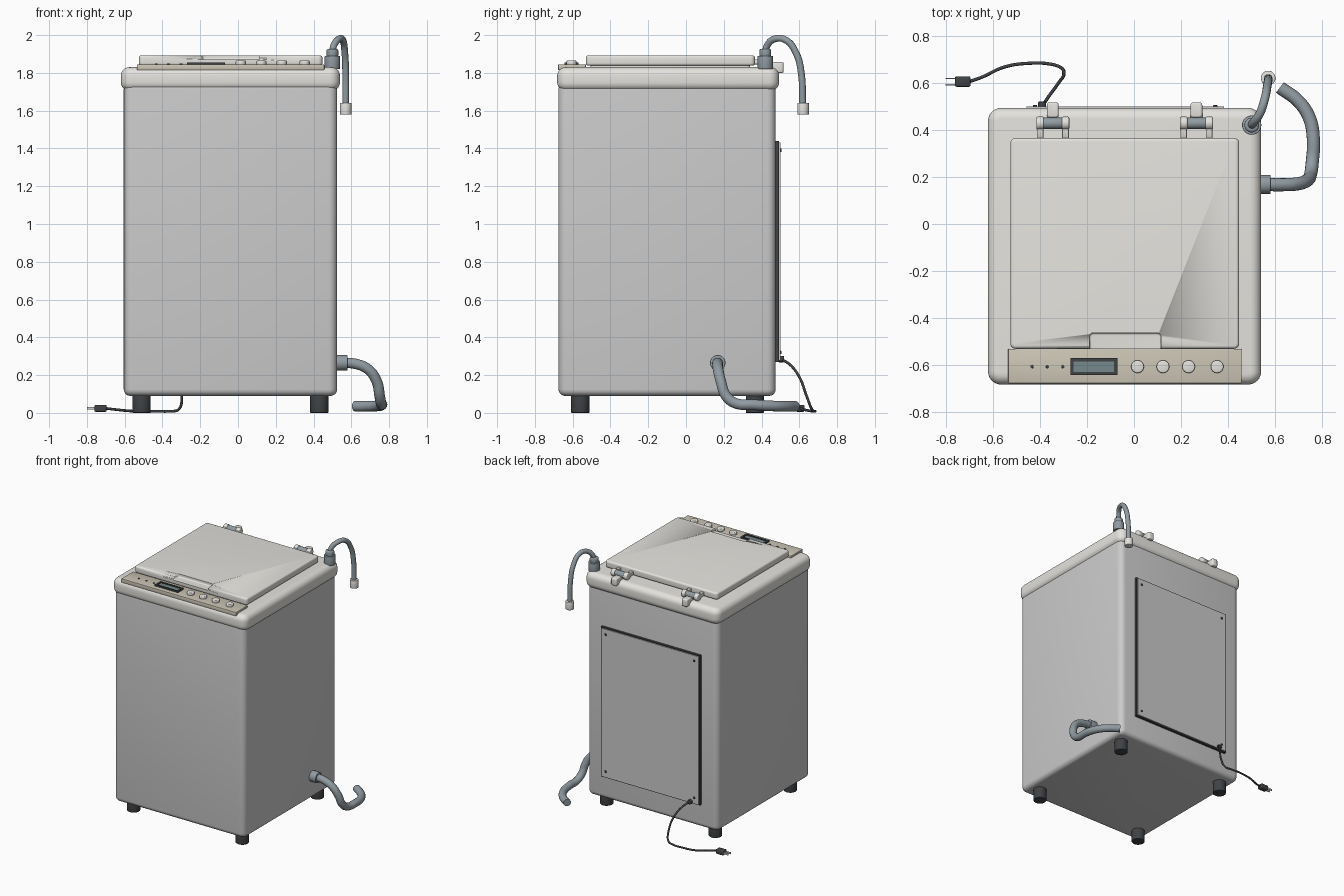
import bpy, bmesh
from math import radians
from mathutils import Vector

if "Cube" in bpy.data.objects:
    bpy.data.objects.remove(bpy.data.objects["Cube"])


def material(name, rgb):
    m = bpy.data.materials.new(name)
    m.diffuse_color = (*rgb, 1)
    m.use_nodes = True
    m.node_tree.nodes["Principled BSDF"].inputs["Base Color"].default_value = m.diffuse_color
    return m


CREAM = material("cream", (0.78, 0.77, 0.73))
BEIGE = material("beige", (0.60, 0.56, 0.46))
DARK = material("dark", (0.05, 0.055, 0.06))
HOSE = material("hose_grey", (0.28, 0.33, 0.36))
SCREEN = material("screen", (0.18, 0.25, 0.26))
METAL = material("metal", (0.6, 0.6, 0.6))


def finish(ob, mat):
    if mat:
        ob.data.materials.clear()
        ob.data.materials.append(mat)
    bpy.ops.object.select_all(action='DESELECT')
    ob.select_set(True)
    bpy.context.view_layer.objects.active = ob
    bpy.ops.object.shade_smooth_by_angle(angle=radians(35))
    return ob


def from_bmesh(name, bm, mat):
    me = bpy.data.meshes.new(name)
    bm.to_mesh(me)
    bm.free()
    ob = bpy.data.objects.new(name, me)
    bpy.context.collection.objects.link(ob)
    return finish(ob, mat)


def box(name, x, y, z, mat=None, corner=0, edge=0, seg=5):
    """Box from ranges; rounds vertical corners first, then top and bottom rims."""
    bm = bmesh.new()
    bmesh.ops.create_cube(bm, size=1)
    for v in bm.verts:
        v.co = Vector([r[0] + (c + 0.5) * (r[1] - r[0]) for c, r in zip(v.co, (x, y, z))])
    if corner:
        es = [e for e in bm.edges if abs(e.verts[0].co.z - e.verts[1].co.z) > 1e-5]
        bmesh.ops.bevel(bm, geom=es, offset=corner, segments=seg, profile=0.5, affect='EDGES')
    if edge:
        es = [e for e in bm.edges if abs(e.verts[0].co.z - e.verts[1].co.z) < 1e-5]
        bmesh.ops.bevel(bm, geom=es, offset=edge, segments=seg, profile=0.5, affect='EDGES')
    return from_bmesh(name, bm, mat)


def cyl(name, loc, r, depth, mat, axis='Z', bevel=0.004, r2=None, n=32):
    """Cylinder centred at loc along an axis with softened rims."""
    bm = bmesh.new()
    bmesh.ops.create_cone(bm, cap_ends=True, segments=n, radius1=r,
                          radius2=r if r2 is None else r2, depth=depth)
    if bevel:
        es = [e for e in bm.edges if abs(e.verts[0].co.z - e.verts[1].co.z) < 1e-5]
        bmesh.ops.bevel(bm, geom=es, offset=bevel, segments=3, profile=0.5, affect='EDGES')
    ob = from_bmesh(name, bm, mat)
    ob.location = loc
    ob.rotation_euler = {'X': (0, radians(90), 0), 'Y': (radians(90), 0, 0), 'Z': (0, 0, 0)}[axis]
    return ob


def tube(name, pts, r, mat):
    """Smooth round tube through the given points."""
    cu = bpy.data.curves.new(name, 'CURVE')
    cu.dimensions = '3D'
    cu.bevel_depth = r
    cu.bevel_resolution = 5
    cu.use_fill_caps = True
    sp = cu.splines.new('BEZIER')
    sp.resolution_u = 8
    sp.bezier_points.add(len(pts) - 1)
    for bp, p in zip(sp.bezier_points, pts):
        bp.co = p
        bp.handle_left_type = bp.handle_right_type = 'AUTO'
    ob = bpy.data.objects.new(name, cu)
    bpy.context.collection.objects.link(ob)
    bpy.ops.object.select_all(action='DESELECT')
    ob.select_set(True)
    bpy.context.view_layer.objects.active = ob
    bpy.ops.object.convert(target='MESH')
    return finish(bpy.context.view_layer.objects.active, mat)


# Cabinet and top rim
box("cabinet", (-0.605, 0.525), (-0.675, 0.475), (0.09, 1.75), None, 0.045, 0.035)
box("top_rim", (-0.62, 0.54), (-0.682, 0.493), (1.705, 1.83), CREAM, 0.055, 0.045, 6)

# Feet
for fx, sx in ((-0.51, "left"), (0.43, "right")):
    for fy, sy in ((-0.56, "front"), (0.365, "back")):
        cyl(f"{sy}_{sx}_foot", (fx, fy, 0.05), 0.048, 0.10, DARK)

# Lid with a finger notch cut into its front edge
lid = box("lid", (-0.525, 0.447), (-0.53, 0.365), (1.838, 1.893), CREAM, 0.022, 0.014)
cutter = box("notch_cutter", (-0.19, 0.115), (-0.60, -0.462), (1.87, 1.95), CREAM, 0.018, 0.01)
mod = lid.modifiers.new("notch", 'BOOLEAN')
mod.operation = 'DIFFERENCE'
mod.object = cutter
mod.solver = 'EXACT'
bpy.context.view_layer.objects.active = lid
bpy.ops.object.modifier_apply(modifier="notch")
bpy.data.objects.remove(cutter)
box("lid_seal", (-0.50, 0.42), (-0.505, 0.34), (1.82, 1.842), CREAM, 0.02)

# Control panel with display, buttons and indicator lights
box("control_panel", (-0.535, 0.457), (-0.677, -0.53), (1.815, 1.845), BEIGE, 0.004, 0.003, 2)
F, Z = 0.014, (1.84, 1.856)
box("display_frame_front", (-0.27, -0.07), (-0.642, -0.642 + F), Z, DARK)
box("display_frame_back", (-0.27, -0.07), (-0.57 - F, -0.57), Z, DARK)
box("display_frame_left", (-0.27, -0.27 + F), (-0.642, -0.57), Z, DARK)
box("display_frame_right", (-0.07 - F, -0.07), (-0.642, -0.57), Z, DARK)
box("display_screen", (-0.26, -0.08), (-0.632, -0.58), (1.84, 1.85), SCREEN)
for i, bx in enumerate((0.015, 0.123, 0.232, 0.353)):
    cyl(f"button_{i + 1}", (bx, -0.606, 1.853), 0.027, 0.024, CREAM, bevel=0.006)
for i, bx in enumerate((-0.433, -0.368, -0.302)):
    cyl(f"indicator_light_{i + 1}", (bx, -0.606, 1.846), 0.007, 0.006, DARK, bevel=0.001, n=16)

# Hinges: pin, two lid knuckles with arms, and a rear bracket
for hx, side in ((-0.345, "left"), (0.265, "right")):
    cyl(f"{side}_hinge_pin", (hx, 0.428, 1.857), 0.024, 0.10, HOSE, 'X')
    for s in (-1, 1):
        kx = hx + s * 0.054
        tag = f"{side}_hinge_{'outer' if s > 0 else 'inner'}"
        cyl(tag + "_knuckle", (kx, 0.428, 1.857), 0.028, 0.032, CREAM, 'X', 0.006)
        box(tag + "_arm", (kx - 0.014, kx + 0.014), (0.355, 0.43), (1.845, 1.872), CREAM, 0.003, 0.004, 2)
    box(f"{side}_hinge_bracket", (hx - 0.025, hx + 0.025), (0.452, 0.517), (1.80, 1.857), CREAM, 0.012, 0.008, 3)
    box(f"{side}_hinge_base", (hx - 0.025, hx + 0.025), (0.405, 0.47), (1.82, 1.85), CREAM, 0.004, 0.004, 2)

# Back service panel on a dark gasket, with screws
box("back_gasket", (-0.465, 0.39), (0.465, 0.493), (0.27, 1.44), DARK)
box("back_panel", (-0.457, 0.382), (0.47, 0.5), (0.278, 1.432))
for sx in (-0.42, 0.345):
    for sz in (0.32, 1.39):
        cyl("back_panel_screw", (sx, 0.501, sz), 0.009, 0.008, DARK, 'Y', 0.002, n=16)

# Water inlet hose
cyl("inlet_socket", (0.50, 0.42, 1.855), 0.041, 0.07, HOSE)
cyl("inlet_collar", (0.50, 0.42, 1.905), 0.031, 0.045, HOSE, bevel=0.01)
tube("inlet_hose", [(0.50, 0.42, 1.91), (0.507, 0.43, 1.945), (0.535, 0.47, 1.98),
                    (0.555, 0.53, 1.973), (0.566, 0.585, 1.90), (0.57, 0.61, 1.80),
                    (0.57, 0.618, 1.63)], 0.018, HOSE)
cyl("inlet_hose_fitting", (0.57, 0.62, 1.61), 0.031, 0.062, CREAM)

# Drain hose
cyl("drain_collar", (0.548, 0.168, 0.265), 0.041, 0.064, HOSE, 'X')
tube("drain_hose", [(0.55, 0.168, 0.265), (0.62, 0.167, 0.26), (0.69, 0.17, 0.23),
                    (0.735, 0.185, 0.165), (0.75, 0.212, 0.09), (0.757, 0.26, 0.052),
                    (0.762, 0.36, 0.043), (0.745, 0.45, 0.037), (0.70, 0.52, 0.035),
                    (0.62, 0.58, 0.035)], 0.028, HOSE)

# Power cord and plug
cyl("cord_grommet", (-0.39, 0.505, 0.285), 0.017, 0.03, DARK, 'Y')
tube("power_cord", [(-0.39, 0.50, 0.285), (-0.36, 0.545, 0.26), (-0.32, 0.60, 0.19),
                    (-0.298, 0.64, 0.085), (-0.315, 0.667, 0.018), (-0.36, 0.68, 0.009),
                    (-0.44, 0.683, 0.009), (-0.55, 0.667, 0.009), (-0.65, 0.622, 0.018),
                    (-0.70, 0.605, 0.024)], 0.007, DARK)
box("plug_body", (-0.76, -0.695), (0.583, 0.627), (0.006, 0.042), DARK, 0.006, 0.006, 3)
for py in (0.592, 0.618):
    box("plug_prong", (-0.80, -0.755), (py - 0.003, py + 0.003), (0.017, 0.031), METAL)
